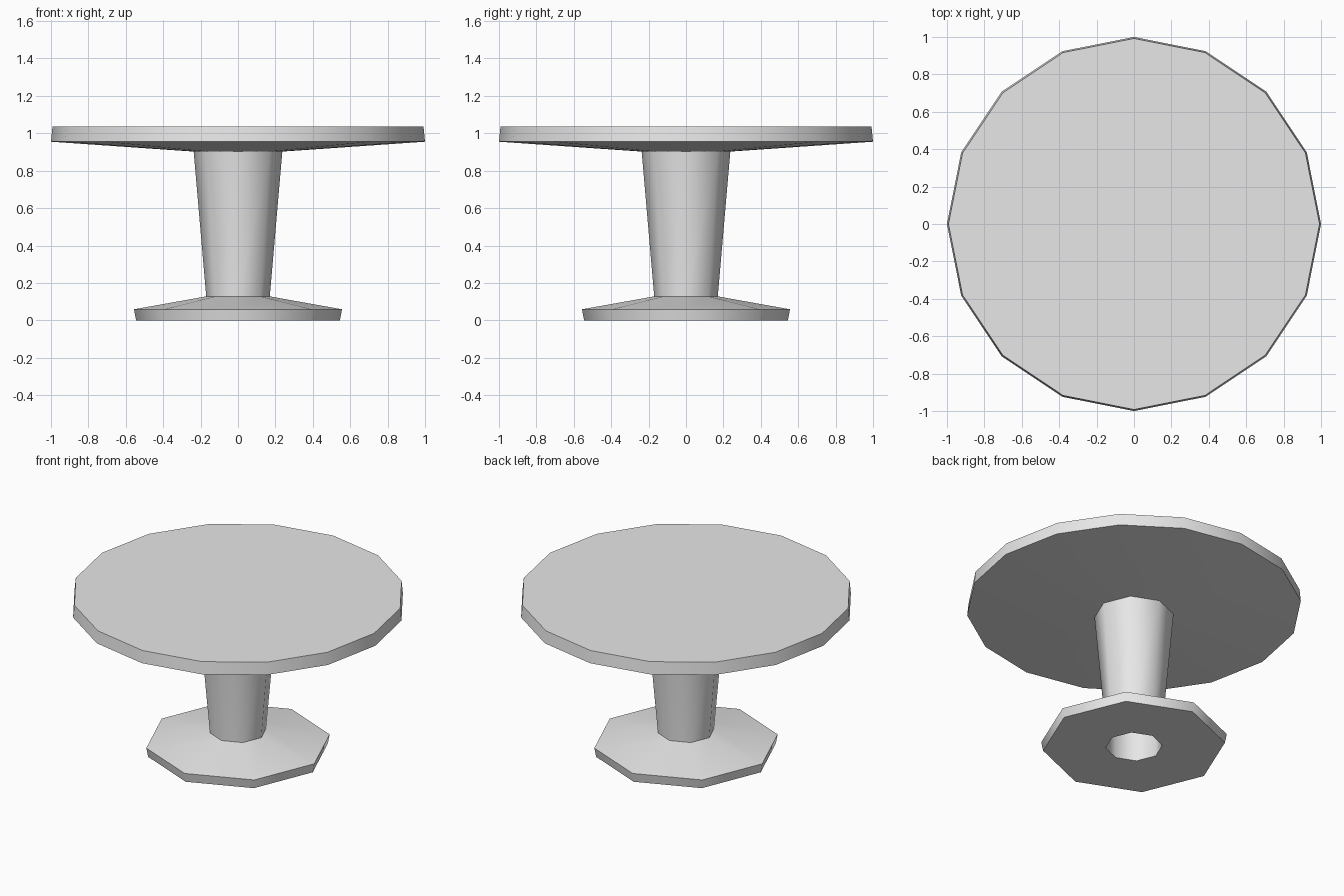
import bpy
import bmesh
from math import cos, sin, tau, radians

cube = bpy.data.objects.get("Cube")
if cube:
    bpy.data.objects.remove(cube, do_unlink=True)

grey = bpy.data.materials.new("light_grey")
grey.use_nodes = True
colour = (0.8, 0.8, 0.8, 1)
grey.diffuse_color = colour
grey.node_tree.nodes["Principled BSDF"].inputs["Base Color"].default_value = colour


def lathe(name, profile, sides, cap_ends=False):
    """Turn a (radius, height) profile, listed bottom to top, around z."""
    bm = bmesh.new()
    rings = []
    for r, z in profile:
        rings.append([bm.verts.new((r * cos(tau * i / sides), r * sin(tau * i / sides), z))
                      for i in range(sides)])
    for low, high in zip(rings, rings[1:]):
        for i in range(sides):
            j = (i + 1) % sides
            bm.faces.new((low[i], low[j], high[j], high[i]))
    if cap_ends:
        bm.faces.new(rings[0][::-1])
        bm.faces.new(rings[-1])
    mesh = bpy.data.meshes.new(name)
    bm.to_mesh(mesh)
    bm.free()
    mesh.materials.append(grey)
    obj = bpy.data.objects.new(name, mesh)
    bpy.context.collection.objects.link(obj)
    # Round sides shade smoothly, rims stay sharp
    bpy.ops.object.select_all(action='DESELECT')
    obj.select_set(True)
    bpy.context.view_layer.objects.active = obj
    bpy.ops.object.shade_smooth_by_angle(angle=radians(60))
    return obj


# Foot: an eight-sided ring with a sloping upper side
lathe("foot", [(0.17, 0), (0.545, 0), (0.556, 0.059), (0.17, 0.128)], 8)

# Pedestal: a hollow tapered tube that runs down through the foot
lathe("pedestal", [(0.17, 0), (0.17, 0.128), (0.237, 0.902)], 8)

# Tabletop: sixteen sides with a shallow conical underside
lathe("tabletop", [(0.235, 0.902), (1.0, 0.955), (0.992, 1.035)], 16, cap_ends=True)
